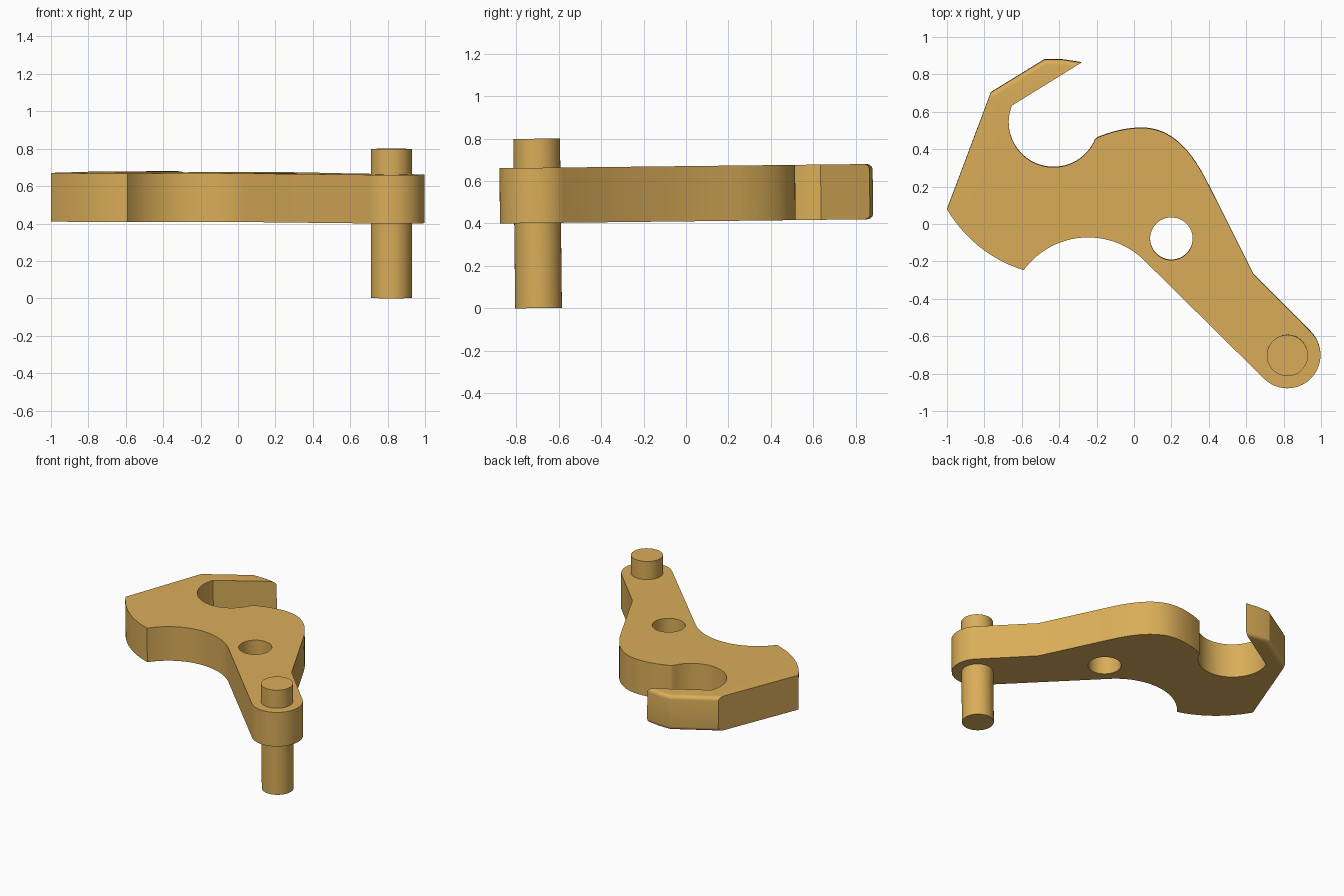
import bpy, bmesh
from math import sin, cos, radians, atan2, pi
from mathutils import Matrix, Vector

if "Cube" in bpy.data.objects:
    bpy.data.objects.remove(bpy.data.objects["Cube"])

TILT = 0.0114
Z0, Z1 = 0.41, 0.67


def arc(cx, cy, r, a0, a1, n):
    """Points on an arc, angles in degrees."""
    return [(cx + r * cos(radians(a0 + (a1 - a0) * i / n)),
             cy + r * sin(radians(a0 + (a1 - a0) * i / n))) for i in range(n + 1)]


def bezier(p0, p1, p2, p3, n):
    pts = []
    for i in range(n + 1):
        t = i / n
        u = 1 - t
        pts.append(tuple(u**3 * a + 3 * u * u * t * b + 3 * u * t * t * c + t**3 * d
                         for a, b, c, d in zip(p0, p1, p2, p3)))
    return pts


def make(name, bm):
    bmesh.ops.recalc_face_normals(bm, faces=bm.faces)
    me = bpy.data.meshes.new(name)
    bm.to_mesh(me)
    bm.free()
    ob = bpy.data.objects.new(name, me)
    bpy.context.collection.objects.link(ob)
    return ob


def cylinder(name, x, y, r, z0, z1):
    bm = bmesh.new()
    bmesh.ops.create_cone(bm, cap_ends=True, segments=48, radius1=r, radius2=r, depth=z1 - z0,
                          matrix=Matrix.Translation((x, y, (z0 + z1) / 2)))
    return make(name, bm)


def combine(target, tool, operation):
    mod = target.modifiers.new(operation, 'BOOLEAN')
    mod.operation, mod.object, mod.solver = operation, tool, 'EXACT'
    bpy.ops.object.select_all(action='DESELECT')
    bpy.context.view_layer.objects.active = target
    target.select_set(True)
    bpy.ops.object.modifier_apply(modifier=mod.name)
    bpy.data.objects.remove(tool)


# Lever outline, counter-clockwise from the left corner
hook_back = [(-0.28, 0.865), (-0.38, 0.88), (-0.48, 0.88), (-0.765, 0.705)]
outline = bezier((-1, 0.08), (-0.91, -0.07), (-0.77, -0.19), (-0.59, -0.245), 12)
outline += arc(-0.245, -0.497, 0.427, 144, 45, 24)
outline += arc(0.82, -0.70, 0.177, -135, 45, 28)
outline += [(0.637, -0.265)]
outline += bezier((0.404, 0.20), (0.295, 0.425), (0.18, 0.515), (0.04, 0.515), 14)
outline += bezier((0.04, 0.515), (-0.04, 0.515), (-0.12, 0.495), (-0.2, 0.462), 8)[1:]
outline += arc(-0.43, 0.545, 0.24, -18, -202, 36)[1:]
outline += hook_back

# Lever plate with rounded edges on the back of the hook
bm = bmesh.new()
base = bm.faces.new([bm.verts.new((x, y, Z0)) for x, y in outline])
ext = bmesh.ops.extrude_face_region(bm, geom=[base])
bmesh.ops.translate(bm, vec=(0, 0, Z1 - Z0), verts=[v for v in ext['geom'] if isinstance(v, bmesh.types.BMVert)])


def on_back(v):
    return any((v.co.xy - Vector(p)).length < 1e-4 for p in hook_back)


edges = [e for e in bm.edges if all(on_back(v) for v in e.verts)
         and abs(e.verts[0].co.z - e.verts[1].co.z) < 1e-5]
bmesh.ops.bevel(bm, geom=edges, offset=0.028, segments=5, profile=0.5, affect='EDGES')
lever = make("lever", bm)

# Pivot hole and through pin
combine(lever, cylinder("hole_cutter", 0.2, -0.077, 0.114, 0.2, 0.9), 'DIFFERENCE')
combine(lever, cylinder("pin", 0.82, -0.70, 0.11, 0.0095, 0.807), 'UNION')

# Slight lean of the whole part
lever.data.transform(Matrix.Translation((0, 0.006, 0)) @ Matrix.Rotation(TILT, 4, 'X'))
bpy.ops.object.shade_smooth_by_angle(angle=radians(25))

mat = bpy.data.materials.new("golden")
mat.diffuse_color = (0.70, 0.42, 0.10, 1)
mat.use_nodes = True
mat.node_tree.nodes["Principled BSDF"].inputs["Base Color"].default_value = mat.diffuse_color
lever.data.materials.clear()
lever.data.materials.append(mat)
